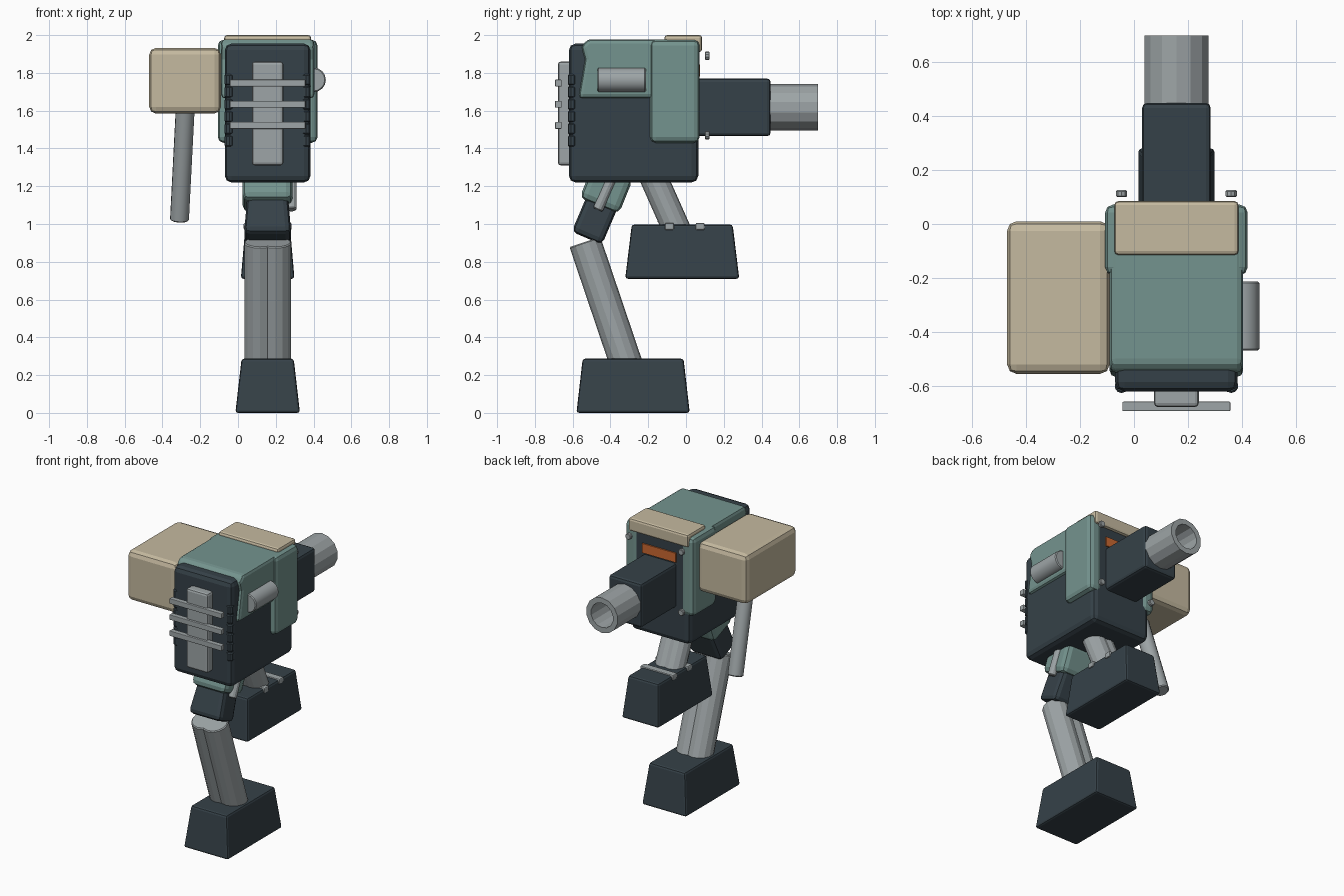
import bpy
import bmesh
from math import radians
from mathutils import Matrix, Vector

if "Cube" in bpy.data.objects:
    bpy.data.objects.remove(bpy.data.objects["Cube"], do_unlink=True)

CX = 0.157  # centre line of the walker


def material(name, rgb):
    mat = bpy.data.materials.new(name)
    mat.use_nodes = True
    mat.diffuse_color = (*rgb, 1)
    mat.node_tree.nodes["Principled BSDF"].inputs["Base Color"].default_value = (*rgb, 1)
    mat.node_tree.nodes["Principled BSDF"].inputs["Roughness"].default_value = 0.8
    return mat


DARK = material("dark slate", (0.036, 0.053, 0.065))
TEAL = material("dull teal", (0.175, 0.295, 0.272))
TAN = material("sand", (0.56, 0.49, 0.35))
STEEL = material("steel grey", (0.34, 0.375, 0.385))
ORANGE = material("orange visor", (0.6, 0.14, 0.03))


def finish(name, bm, mat, bevel=0.0, segments=2):
    bmesh.ops.recalc_face_normals(bm, faces=bm.faces)
    mesh = bpy.data.meshes.new(name)
    bm.to_mesh(mesh)
    bm.free()
    mesh.materials.append(mat)
    obj = bpy.data.objects.new(name, mesh)
    bpy.context.collection.objects.link(obj)
    if bevel:
        mod = obj.modifiers.new("Bevel", "BEVEL")
        mod.width, mod.segments = bevel, segments
        mod.limit_method = "ANGLE"
        mod.angle_limit = radians(40)
    return obj


def box(name, x, y, z, mat, bevel=0.0, taper=(0, 0), segments=2):
    """Box from ranges; taper pulls the top edges inward in x and y."""
    bm = bmesh.new()
    bmesh.ops.create_cube(bm, size=1)
    for v in bm.verts:
        top = v.co.z > 0
        lo_hi = [r[1] if c > 0 else r[0] for r, c in zip((x, y, z), v.co)]
        if top:
            lo_hi[0] -= taper[0] * (1 if v.co.x > 0 else -1)
            lo_hi[1] -= taper[1] * (1 if v.co.y > 0 else -1)
        v.co = lo_hi
    return finish(name, bm, mat, bevel, segments)


def place(bm, a, b):
    """Move geometry built along z so that it runs from a to b."""
    a, b = Vector(a), Vector(b)
    turn = Vector((0, 0, 1)).rotation_difference(b - a).to_matrix().to_4x4()
    bm.transform(Matrix.Translation((a + b) / 2) @ turn)
    return (b - a).length


def rod(name, a, b, radius, mat, sides=16, bevel=0.006, bore=0.0):
    bm = bmesh.new()
    length = (Vector(b) - Vector(a)).length
    bmesh.ops.create_cone(bm, cap_ends=True, segments=sides, radius1=radius,
                          radius2=radius, depth=length)
    if bore:  # hollow out the far end
        end = max(bm.faces, key=lambda f: f.calc_center_median().z)
        bmesh.ops.inset_region(bm, faces=[end], thickness=radius - bore)
        out = bmesh.ops.extrude_face_region(bm, geom=[end])["geom"]
        bmesh.ops.translate(bm, vec=(0, 0, -length * 0.85),
                            verts=[g for g in out if isinstance(g, bmesh.types.BMVert)])
        bmesh.ops.delete(bm, geom=[end], context="FACES_ONLY")
    place(bm, a, b)
    obj = finish(name, bm, mat, bevel, 1)
    bpy.ops.object.select_all(action="DESELECT")
    obj.select_set(True)
    bpy.context.view_layer.objects.active = obj
    bpy.ops.object.shade_smooth_by_angle(angle=radians(25))
    return obj


def limb_block(name, a, b, width_a, width_b, depth, mat, bevel):
    """Tilted block whose x width changes from a to b."""
    bm = bmesh.new()
    bmesh.ops.create_cube(bm, size=1)
    length = (Vector(b) - Vector(a)).length
    for v in bm.verts:
        v.co.x *= width_b if v.co.z > 0 else width_a
        v.co.y *= depth
        v.co.z *= length
    place(bm, a, b)
    return finish(name, bm, mat, bevel)


def profile_x(name, points, x, mat, bevel):
    """Extrude a (y, z) outline across x."""
    bm = bmesh.new()
    face = bm.faces.new([bm.verts.new((x[0], y, z)) for y, z in points])
    out = bmesh.ops.extrude_face_region(bm, geom=[face])["geom"]
    bmesh.ops.translate(bm, vec=(x[1] - x[0], 0, 0),
                        verts=[g for g in out if isinstance(g, bmesh.types.BMVert)])
    return finish(name, bm, mat, bevel)


def span(half):
    return (CX - half, CX + half)


# Hull, upper armour and brow
box("hull", span(0.227), (-0.62, 0.065), (1.22, 1.955), DARK, 0.035)
profile_x("upper_armour", [(-0.57, 1.665), (-0.12, 1.665), (-0.08, 1.978),
                           (-0.52, 1.978), (-0.555, 1.94), (-0.535, 1.87)],
          span(0.247), TEAL, 0.022)
box("brow_plate", span(0.23), (-0.115, 0.085), (1.91, 2.0), TAN, 0.015)
box("visor", span(0.13), (0.05, 0.074), (1.78, 1.845), ORANGE)

# Parts mirrored about the centre line
for side, label in ((1, "left"), (-1, "right")):
    outer, inner = CX + side * 0.264, CX + side * 0.165
    box(label + "_shoulder_armour", sorted((outer, inner)), (-0.19, 0.072),
        (1.43, 1.975), TEAL, 0.03)
    x = CX + side * 0.243
    rod(label + "_side_canister", (x, -0.468, 1.763), (x, -0.213, 1.763), 0.065, STEEL)
    x = CX + side * 0.203
    for level, z in (("upper", 1.89), ("lower", 1.47)):
        rod(f"{label}_{level}_bolt", (x, 0.1, z), (x, 0.125, z), 0.022, STEEL, 10, 0.004)
    for i in range(6):
        z = 1.41 + i * 0.065
        rod(f"{label}_corner_link_{i + 1}", (x, -0.6, z), (x, -0.6, z + 0.058),
            0.026, DARK, 10, 0.006)

# Cooling rack on the front
box("rack_plate", span(0.083), (-0.678, -0.6), (1.31, 1.86), STEEL, 0.015)
for i in range(3):
    z = 1.522 + i * 0.112
    box(f"rack_bar_{i + 1}", span(0.2), (-0.693, -0.658), (z - 0.018, z + 0.018), STEEL, 0.004)

# Cannon
box("cannon_housing", span(0.127), (0.03, 0.448), (1.465, 1.77), DARK, 0.018)
rod("cannon_barrel", (CX, 0.42, 1.618), (CX, 0.698, 1.618), 0.122, STEEL, 14, 0.0, 0.085)

# Side pack with its hanging rod
box("side_pack", (-0.47, -0.09), (-0.555, 0.01), (1.585, 1.932), TAN, 0.035)
rod("pack_rod", (-0.277, -0.29, 1.66), (-0.31, -0.1, 1.02), 0.05, STEEL)

# Standing leg
limb_block("hip_armour", (CX, -0.46, 1.095), (CX, -0.385, 1.28), 0.265, 0.265, 0.225, TEAL, 0.035)
limb_block("knee_block", (CX, -0.525, 0.925), (CX, -0.425, 1.16), 0.25, 0.21, 0.175, DARK, 0.03)
rod("hip_piston", (0.283, -0.467, 1.075), (0.283, -0.385, 1.26), 0.027, STEEL, 12)
for side, label in ((1, "left"), (-1, "right")):
    x = CX + side * 0.04
    rod(label + "_shin_tube", (x, -0.535, 0.905), (x, -0.31, 0.24), 0.086, STEEL, 14)
    x = CX + side * 0.03
    rod(label + "_raised_leg_tube", (x, -0.2, 1.31), (x, -0.04, 0.95), 0.074, STEEL, 14)
box("standing_foot", span(0.171), (-0.58, 0.02), (0, 0.287), DARK, 0.014, (0.033, 0.033))

# Raised foot with its two clamp bars
box("raised_foot", span(0.142), (-0.322, 0.282), (0.71, 0.997), DARK, 0.014, (0.025, 0.035))
for i, y in enumerate((-0.088, 0.075)):
    box(f"foot_clamp_{i + 1}", span(0.127), (y - 0.024, y + 0.024), (0.968, 1.006), STEEL, 0.008)
